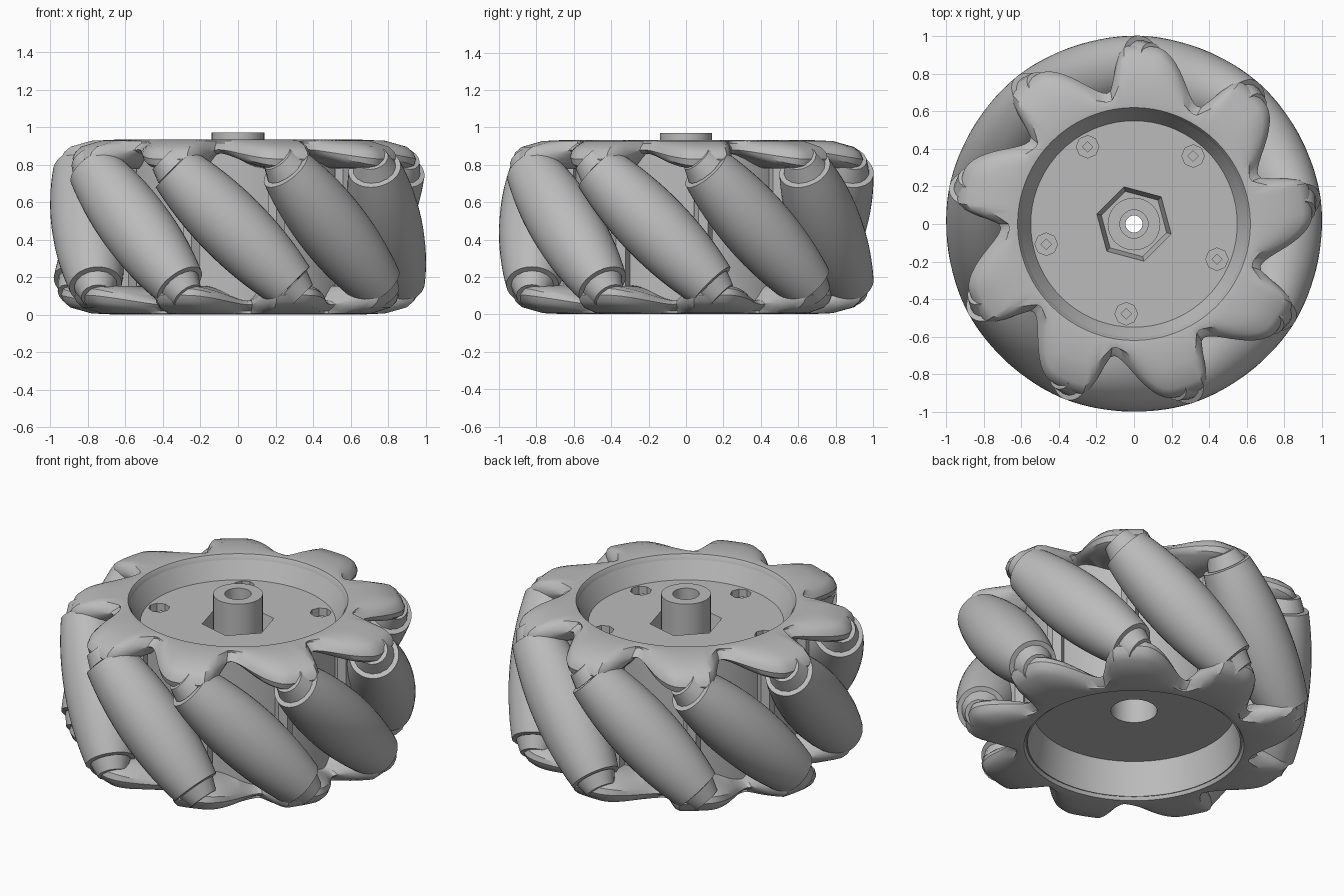
import bpy, bmesh, math
from math import sin, cos, pi, radians
from mathutils import Matrix, Vector

cube = bpy.data.objects.get("Cube")
if cube:
    bpy.data.objects.remove(cube)

COUNT = 9                 # rollers, and arms on each side plate
STEP = 2 * pi / COUNT
ARM = radians(8)          # angle of the first arm
MID = 0.467               # mid height of the wheel
AXIS_R = 0.81             # distance of the roller axes from the centre

grey = bpy.data.materials.new("plain grey")
grey.use_nodes = True
grey.diffuse_color = (0.5, 0.5, 0.5, 1)
grey.node_tree.nodes["Principled BSDF"].inputs["Base Color"].default_value = (0.5, 0.5, 0.5, 1)
parts = []


def add_object(name, bm, matrix=Matrix()):
    bmesh.ops.recalc_face_normals(bm, faces=bm.faces)
    mesh = bpy.data.meshes.new(name)
    bm.to_mesh(mesh)
    bm.free()
    mesh.transform(matrix)
    mesh.materials.append(grey)
    obj = bpy.data.objects.new(name, mesh)
    bpy.context.collection.objects.link(obj)
    parts.append(obj)
    return obj


def sweep(section, segments):
    """Turn a closed (radius, height) section, given per angle, about z."""
    bm = bmesh.new()
    rings = []
    for i in range(segments):
        a = 2 * pi * i / segments
        rings.append([bm.verts.new((r * cos(a), r * sin(a), z)) for r, z in section(a)])
    for i in range(segments):
        one, two = rings[i], rings[(i + 1) % segments]
        for j in range(len(one)):
            k = (j + 1) % len(one)
            bm.faces.new((one[j], two[j], two[k], one[k]))
    return bm


def lathe(name, profile, segments, matrix=Matrix()):
    return add_object(name, sweep(lambda a: profile, segments), matrix)


def cone(bm, r1, r2, depth, sides, matrix):
    bmesh.ops.create_cone(bm, cap_ends=True, segments=sides, radius1=r1,
                          radius2=r2, depth=depth, matrix=matrix)


# Drum with a shallow dish on top and a deep dish below
drum = lathe("drum", [(.045, .68), (.13, .68), (.13, .23), (.57, .23), (.6, .02),
                      (.63, .03), (.63, .9), (.615, .92), (.55, .8), (.045, .8)], 72)

# Six-sided pocket and five screw holes in the dish floor
bm = bmesh.new()
cone(bm, .18, .21, .12, 6, Matrix.Translation((0, 0, .76)) @ Matrix.Rotation(radians(75), 4, 'Z'))
for k in range(5):
    a = radians(49 + 72 * k)
    spot = Vector((.48 * cos(a), .48 * sin(a), .79))
    cone(bm, .06, .06, .14, 8, Matrix.Translation(spot))
cutter = add_object("pocket_cutter", bm)
parts.remove(cutter)
cutter.hide_render = True
cutter.hide_viewport = True
cut = drum.modifiers.new("pockets", 'BOOLEAN')
cut.operation = 'DIFFERENCE'
cut.solver = 'EXACT'
cut.object = cutter

# Screw sockets in the holes
bm = bmesh.new()
for k in range(5):
    a = radians(49 + 72 * k)
    cone(bm, .03, .03, .06, 4, Matrix.Translation((.48 * cos(a), .48 * sin(a), .74)))
add_object("screw_heads", bm)

# Bored hub in the middle
lathe("hub", [(.045, .66), (.14, .66), (.14, .97), (.075, .97), (.075, .9), (.045, .9)], 32)


def arm_height(a):
    """One on an arm, zero in a valley: steep on one side, gentle on the other."""
    d = (math.degrees(a - ARM) + 27) % 40 - 27
    t = max(0, abs(d) - 5) / (8 if d > 0 else 22)
    t = min(t, 1)
    return 1 - t * t * (3 - 2 * t)


def plate_section(a):
    h = arm_height(a)
    edge = .71 + .24 * h
    low = .86 - .08 * h
    return [(.59, .8), (.605, .905), (.62, .93), (.65, .933),
            (.62 + .5 * (edge - .62), .927), (edge - .05, .915 - .02 * h),
            (edge - .015, .895 - .03 * h), (edge, .88 - .05 * h),
            (edge - .01, low + .015), (edge - .04, low), (.63, low)]


# Side plates with arms; the lower one is the upper one turned over
front = radians(-92)
radial = Vector((cos(front), sin(front), 0))
turn_over = (Matrix.Translation((0, 0, MID)) @ Matrix.Rotation(pi, 4, radial)
             @ Matrix.Translation((0, 0, -MID)))
add_object("upper_side_plate", sweep(plate_section, COUNT * 24))
add_object("lower_side_plate", sweep(plate_section, COUNT * 24), turn_over)

# Barrel rollers, whose bulge follows the round outline of the wheel
HALF = .44
barrel = [(.07, -HALF + .04), (.07, -HALF)]
for i in range(17):
    t = HALF * (i / 8 - 1)
    barrel.append((math.sqrt(1 - t * t / 2) - AXIS_R, t))
barrel += [(.07, HALF), (.07, HALF - .04)]

for k in range(COUNT):
    a = front + k * STEP
    out = Vector((cos(a), sin(a), 0))
    along = Vector((sin(a), -cos(a), 1)).normalized()
    side = along.cross(out)
    place = Matrix((out, side, along)).transposed().to_4x4()
    place.translation = out * AXIS_R + Vector((0, 0, MID))
    lathe(f"roller_{k + 1}", barrel, 40, place)

    # Axle with a tapered boss at each end, tucked under the arms
    bm = bmesh.new()
    cone(bm, .05, .05, 1.0, 12, Matrix())
    for turn in (0, pi):
        cone(bm, .115, .085, .075, 16,
             Matrix.Rotation(turn, 4, 'X') @ Matrix.Translation((0, 0, .482)))
    add_object(f"axle_{k + 1}", bm, place)

    # Upright rib joining the side plates between rollers
    b = a + STEP / 2
    bm = bmesh.new()
    cone(bm, .05, .05, .74, 6, Matrix.Translation((.66 * cos(b), .66 * sin(b), MID)))
    add_object(f"rib_{k + 1}", bm)

# Smooth shading with sharp edges kept
bpy.ops.object.select_all(action='DESELECT')
for obj in parts:
    obj.select_set(True)
bpy.context.view_layer.objects.active = drum
bpy.ops.object.shade_smooth_by_angle(angle=radians(30))
